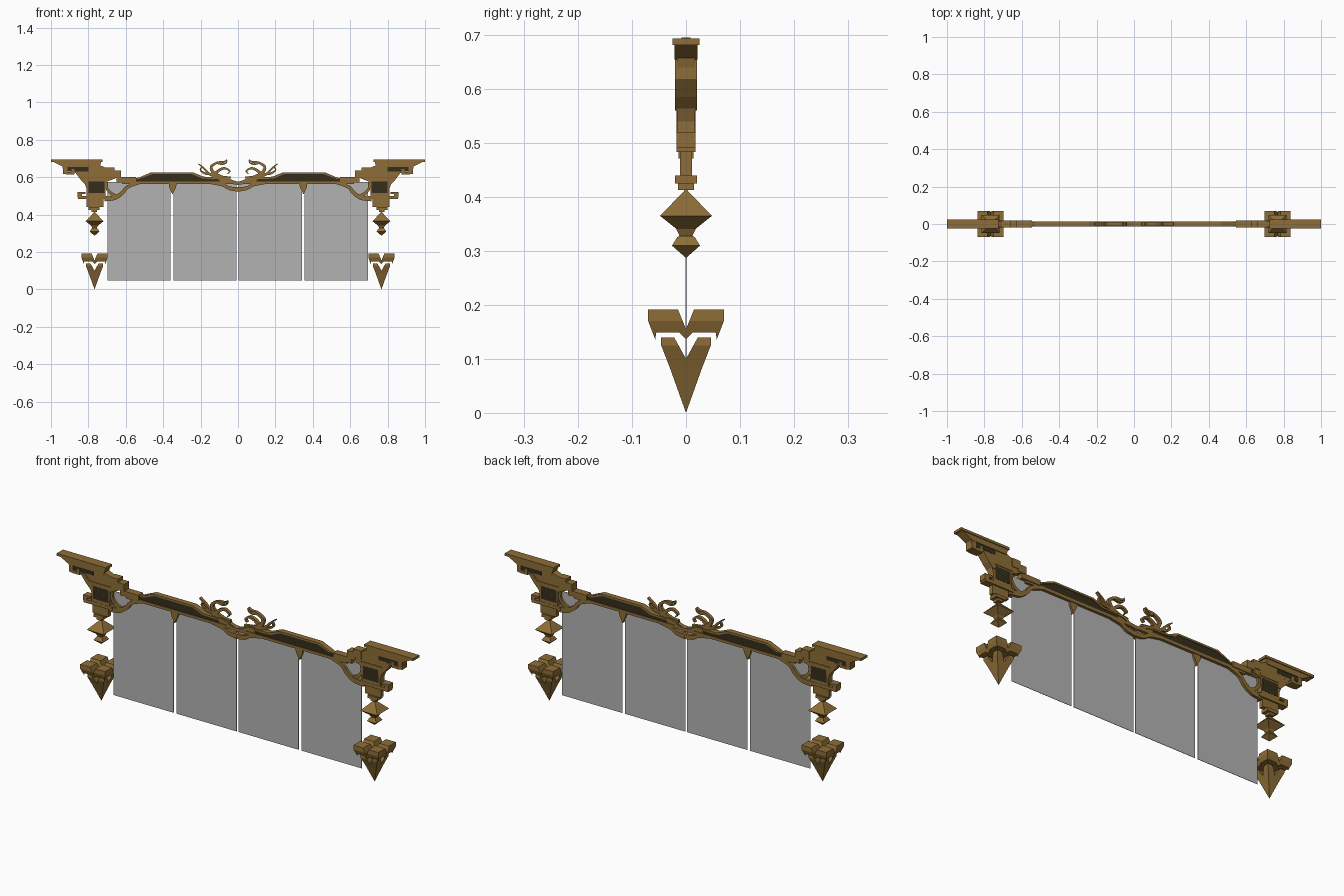
import bpy, bmesh
from mathutils import Vector

cube = bpy.data.objects.get("Cube")
if cube:
    bpy.data.objects.remove(cube)


def material(name, rgb):
    m = bpy.data.materials.new(name)
    m.use_nodes = True
    m.diffuse_color = (*rgb, 1)
    m.node_tree.nodes["Principled BSDF"].inputs["Base Color"].default_value = (*rgb, 1)
    return m


BRONZE = material("aged bronze", (0.27, 0.155, 0.038))
DARK = material("dark recess", (0.035, 0.027, 0.012))
GLASS = material("grey glass", (0.45, 0.45, 0.45))


def finish(bm, name, mat):
    bmesh.ops.recalc_face_normals(bm, faces=bm.faces)
    me = bpy.data.meshes.new(name)
    bm.to_mesh(me)
    bm.free()
    me.materials.append(mat)
    ob = bpy.data.objects.new(name, me)
    bpy.context.collection.objects.link(ob)
    return ob


def prism(name, pts, half, mat=BRONZE, side=1, along="y"):
    """Extrude an (x, z) outline evenly either way along y, or along x."""
    bm = bmesh.new()
    place = (lambda u, d, z: (u * side, d, z)) if along == "y" else (lambda u, d, z: (d, u, z))
    front = [bm.verts.new(place(u, -half, z)) for u, z in pts]
    back = [bm.verts.new(place(u, half, z)) for u, z in pts]
    bm.faces.new(front)
    bm.faces.new(back[::-1])
    for i in range(len(pts)):
        j = (i + 1) % len(pts)
        bm.faces.new((front[i], front[j], back[j], back[i]))
    return finish(bm, name, mat)


def box(name, x0, x1, z0, z1, half, mat=BRONZE, side=1):
    return prism(name, [(x0, z0), (x1, z0), (x1, z1), (x0, z1)], half, mat, side)


def ribbon(name, path, w0, w1, half, side=1, steps=5):
    """Smooth flat scroll through a path, tapering from w0 to w1."""
    p = [Vector(q) for q in path]
    p = [2 * p[0] - p[1]] + p + [2 * p[-1] - p[-2]]
    line = []
    for i in range(1, len(p) - 2):
        a, b, c, d = p[i - 1:i + 3]
        for k in range(steps):
            t = k / steps
            line.append(0.5 * (2 * b + (c - a) * t + (2 * a - 5 * b + 4 * c - d) * t * t
                               + (3 * b - a - 3 * c + d) * t ** 3))
    line.append(p[-2])
    bm = bmesh.new()
    rings = []
    for i, q in enumerate(line):
        tan = (line[min(i + 1, len(line) - 1)] - line[max(i - 1, 0)]).normalized()
        n = Vector((-tan.y, tan.x)) * (w0 + (w1 - w0) * i / (len(line) - 1)) / 2
        rings.append([bm.verts.new(((q.x + s * n.x) * side, y, q.y + s * n.y))
                      for s, y in ((1, -half), (1, half), (-1, half), (-1, -half))])
    for a, b in zip(rings, rings[1:]):
        for k in range(4):
            bm.faces.new((a[k], a[k - 1], b[k - 1], b[k]))
    bm.faces.new(rings[0])
    bm.faces.new(rings[-1][::-1])
    return finish(bm, name, BRONZE)


def square_turned(name, x, rows):
    """Stack of square sections given as (half width, z)."""
    bm = bmesh.new()
    rings = [[bm.verts.new((x + a * r, b * r, z)) for a, b in ((-1, -1), (1, -1), (1, 1), (-1, 1))]
             for r, z in rows]
    for a, b in zip(rings, rings[1:]):
        for k in range(4):
            bm.faces.new((a[k], a[k - 1], b[k - 1], b[k]))
    bm.faces.new(rings[0])
    bm.faces.new(rings[-1])
    bmesh.ops.remove_doubles(bm, verts=bm.verts, dist=1e-5)
    return finish(bm, name, BRONZE)


def crossed(name, pts, x):
    """Solid having the same outline from the front and from the side."""
    outline = pts + [(-u, z) for u, z in pts[::-1] if u]
    ob = prism(name, outline, 0.1)
    cutter = prism(name + "_cutter", outline, 0.1, along="x")
    cutter.hide_render = True
    mod = ob.modifiers.new("Cross", "BOOLEAN")
    mod.operation, mod.solver, mod.object = "INTERSECT", "EXACT", cutter
    bpy.context.view_layer.objects.active = ob
    bpy.ops.object.modifier_apply(modifier=mod.name)
    bpy.data.objects.remove(cutter)
    ob.location.x = x


# Glass panes
for i, x in enumerate((-0.699, -0.345, 0.003, 0.356)):
    box(f"glass_pane_{i + 1}", x, x + 0.338, 0.047, 0.575, 0.001, GLASS)

for side, tag in ((1, "left"), (-1, "right")):
    def part(fn, name, *args):
        return fn(f"{tag}_{name}", *args, side=side)

    # Corner bracket with stepped cornice
    part(box, "cornice_slab", 0.725, 1.0, 0.682, 0.694, 0.025)
    part(prism, "cornice_moulding", [(0.99, 0.684), (0.935, 0.655), (0.74, 0.655), (0.73, 0.684)], 0.021)
    part(prism, "bracket_body", [(0.94, 0.66), (0.935, 0.64), (0.865, 0.622), (0.85, 0.6), (0.825, 0.58),
         (0.81, 0.54), (0.81, 0.49), (0.71, 0.49), (0.705, 0.575), (0.64, 0.6), (0.635, 0.625),
         (0.68, 0.64), (0.705, 0.65), (0.74, 0.665)], 0.017)
    part(box, "fret_drop", 0.912, 0.935, 0.618, 0.655, 0.02)
    part(box, "fret_foot", 0.885, 0.92, 0.615, 0.628, 0.02)
    part(box, "fret_return", 0.875, 0.89, 0.615, 0.645, 0.02)
    part(prism, "bracket_edge", [(0.87, 0.625), (0.84, 0.585), (0.815, 0.56), (0.8, 0.56), (0.8, 0.58),
         (0.83, 0.61), (0.85, 0.63)], 0.02)
    part(box, "bracket_band", 0.70, 0.83, 0.585, 0.6, 0.02)
    part(box, "upper_recess", 0.8, 0.935, 0.632, 0.655, 0.0178, DARK)
    part(box, "side_recess", 0.715, 0.8, 0.515, 0.578, 0.0178, DARK)
    # Shoulder blocks where the bracket meets the rail
    part(box, "shoulder_block", 0.66, 0.705, 0.61, 0.652, 0.02)
    part(box, "shoulder_tab", 0.625, 0.67, 0.598, 0.635, 0.02)
    # Foot of the bracket
    part(box, "foot_band", 0.695, 0.855, 0.483, 0.5, 0.018)
    part(box, "foot_scroll", 0.835, 0.858, 0.492, 0.52, 0.018)
    part(box, "foot_scroll_top", 0.815, 0.845, 0.51, 0.52, 0.018)
    part(box, "foot_neck", 0.72, 0.81, 0.44, 0.485, 0.011)
    part(box, "foot_collar", 0.74, 0.798, 0.425, 0.44, 0.02)
    part(box, "foot_base", 0.755, 0.783, 0.413, 0.426, 0.015)
    # Curved brace under the rail
    part(ribbon, "brace", [(0.715, 0.484), (0.66, 0.49), (0.62, 0.515), (0.59, 0.548), (0.53, 0.57)],
         0.026, 0.016, 0.014)
    part(ribbon, "brace_curl", [(0.655, 0.5), (0.68, 0.515), (0.7, 0.54), (0.7, 0.575)], 0.018, 0.012, 0.012)

    # Rail with raised cresting and recessed panel
    part(box, "rail", 0.0, 0.62, 0.563, 0.577, 0.014)
    part(box, "rail_end", 0.545, 0.65, 0.573, 0.6, 0.018)
    part(prism, "cresting", [(0, 0.565), (0.6, 0.565), (0.6, 0.592), (0.53, 0.598), (0.465, 0.625),
         (0.24, 0.625), (0.185, 0.602), (0.06, 0.596), (0, 0.575)], 0.01)
    part(prism, "cresting_cap", [(0.53, 0.59), (0.53, 0.598), (0.465, 0.626), (0.24, 0.626), (0.185, 0.603),
         (0.06, 0.597), (0.06, 0.59), (0.19, 0.594), (0.245, 0.617), (0.46, 0.617)], 0.014)
    part(prism, "rail_recess", [(0.1, 0.577), (0.62, 0.577), (0.62, 0.588), (0.53, 0.59), (0.46, 0.616),
         (0.245, 0.616), (0.19, 0.593), (0.1, 0.589)], 0.0108, DARK)
    part(prism, "rail_drop", [(0.328, 0.565), (0.37, 0.565), (0.368, 0.545), (0.35, 0.508), (0.332, 0.545)], 0.01)

    # Centre swag and leaf scrolls
    part(ribbon, "centre_swag", [(0, 0.535), (0.045, 0.541), (0.08, 0.558), (0.14, 0.568)], 0.024, 0.012, 0.014)
    part(ribbon, "centre_upper_swag", [(0, 0.568), (0.035, 0.574), (0.06, 0.592), (0.1, 0.598)],
         0.018, 0.012, 0.014)
    part(ribbon, "leaf_outer", [(0.04, 0.592), (0.1, 0.602), (0.15, 0.616), (0.182, 0.648), (0.212, 0.672)],
         0.022, 0.005, 0.008)
    part(ribbon, "leaf_outer_curl", [(0.15, 0.618), (0.175, 0.62), (0.2, 0.637), (0.195, 0.655)],
         0.015, 0.005, 0.007)
    part(ribbon, "leaf_tall", [(0.09, 0.6), (0.128, 0.62), (0.143, 0.655), (0.11, 0.678), (0.075, 0.682),
         (0.06, 0.694)], 0.022, 0.005, 0.008)
    part(ribbon, "leaf_tall_curl", [(0.11, 0.676), (0.085, 0.67), (0.065, 0.676), (0.058, 0.69)],
         0.012, 0.004, 0.007)
    part(ribbon, "leaf_inner", [(0.13, 0.61), (0.1, 0.638), (0.07, 0.648), (0.045, 0.633), (0.055, 0.618)],
         0.018, 0.005, 0.008)

    # Hanging finial and split spike below it
    x = 0.767 * side
    square_turned(f"{tag}_finial", x, [(0, 0.415), (0.048, 0.365), (0.018, 0.341), (0.012, 0.328),
                  (0.016, 0.326), (0.026, 0.31), (0, 0.287)])
    crossed(f"{tag}_spike_crown", [(0, 0.155), (0.015, 0.192), (0.07, 0.192), (0.07, 0.17),
            (0.057, 0.136), (0.055, 0.149), (0.013, 0.149), (0, 0.136)], x)
    crossed(f"{tag}_spike", [(0, 0.1), (0.022, 0.14), (0.046, 0.14), (0.046, 0.125), (0.03, 0.084), (0, 0)], x)
